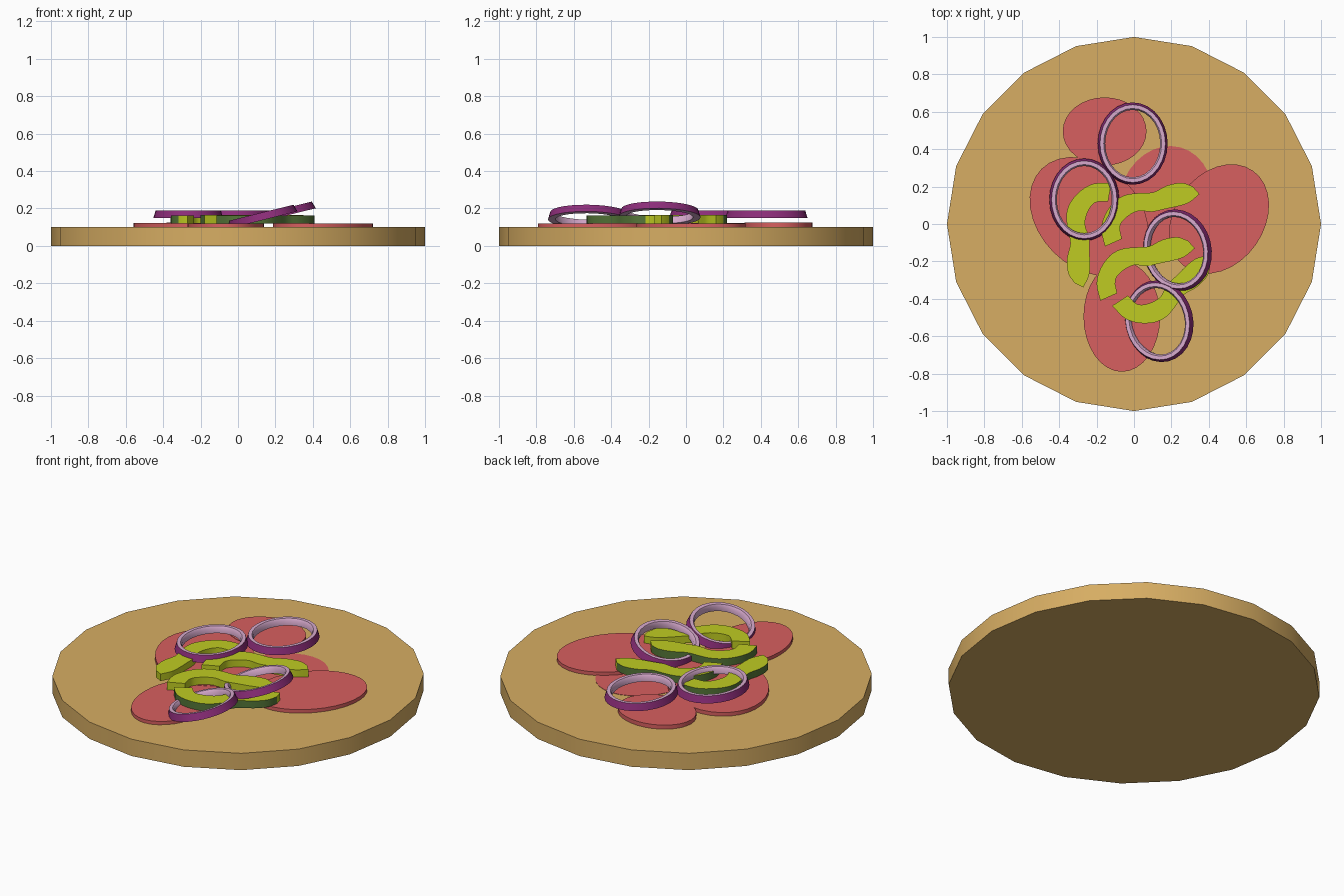
import bpy, bmesh
from math import cos, sin, tau, radians
from mathutils import Matrix, Vector

cube = bpy.data.objects.get("Cube")
if cube:
    bpy.data.objects.remove(cube, do_unlink=True)


def material(name, rgb):
    m = bpy.data.materials.new(name)
    m.use_nodes = True
    m.diffuse_color = (*rgb, 1)
    m.node_tree.nodes["Principled BSDF"].inputs["Base Color"].default_value = (*rgb, 1)
    return m


crust = material("crust_tan", (0.68, 0.42, 0.125))
red = material("salami_red", (0.68, 0.115, 0.115))
lime = material("pepper_lime", (0.52, 0.60, 0.016))
green = material("pepper_skin_green", (0.09, 0.18, 0.04))
purple = material("onion_skin_purple", (0.26, 0.026, 0.19))
pink = material("onion_flesh_pink", (0.68, 0.40, 0.61))


def finish(name, bm, mats, matrix=Matrix()):
    """Turn a bmesh into a smooth object with sharp rims."""
    bm.transform(matrix)
    bmesh.ops.recalc_face_normals(bm, faces=bm.faces[:])
    mesh = bpy.data.meshes.new(name)
    bm.to_mesh(mesh)
    bm.free()
    for m in mats:
        mesh.materials.append(m)
    mesh.shade_smooth()
    mesh.set_sharp_from_angle(angle=radians(35))
    ob = bpy.data.objects.new(name, mesh)
    bpy.context.collection.objects.link(ob)
    return ob


def disc(name, mat, x, y, rx, ry, bottom, top, turn=0, sides=32):
    bm = bmesh.new()
    bmesh.ops.create_cone(bm, cap_ends=True, segments=sides, radius1=1, radius2=1, depth=1)
    # rotate so that a corner lies on +x
    first = max(bm.verts, key=lambda v: v.co.x).co
    if first.x < 0.9999:
        bm.transform(Matrix.Rotation(tau / sides / 2, 4, 'Z'))
    place = (Matrix.Translation((x, y, (bottom + top) / 2))
             @ Matrix.Rotation(radians(turn), 4, 'Z')
             @ Matrix.Diagonal((rx, ry, top - bottom, 1)))
    return finish(name, bm, [mat], place)


# Round base
disc("crust_base", crust, 0, 0, 1, 1, 0, 0.1, sides=20)

# Salami slices
disc("salami_back", red, -0.157, 0.495, 0.224, 0.182, 0.09, 0.124)
disc("salami_left", red, -0.24, 0.04, 0.36, 0.27, 0.09, 0.122, turn=-45)
disc("salami_middle", red, 0.17, 0.12, 0.25, 0.30, 0.09, 0.102, turn=-15)
disc("salami_right", red, 0.455, 0.027, 0.315, 0.24, 0.09, 0.121, turn=55)
disc("salami_front", red, -0.065, -0.495, 0.205, 0.295, 0.09, 0.12)


def smooth_path(points, steps=3):
    """Catmull-Rom curve through a few points."""
    p = [Vector(q) for q in points]
    p = [p[0] * 2 - p[1]] + p + [p[-1] * 2 - p[-2]]
    out = []
    for a, b, c, d in zip(p, p[1:], p[2:], p[3:]):
        for i in range(steps):
            t = i / steps
            out.append(0.5 * (2 * b + (c - a) * t + (2 * a - 5 * b + 4 * c - d) * t ** 2
                              + (3 * b - a - 3 * c + d) * t ** 3))
    return out + [p[-2]]


# Pepper strip outline: skin side, then flesh side
skin_side = smooth_path([(-.18, -.41), (-.20, -.32), (-.18, -.24), (-.13, -.17), (-.07, -.135),
                         (0, -.125), (.08, -.12), (.15, -.085), (.23, -.07), (.29, -.09)])
flesh_side = smooth_path([(.325, -.13), (.27, -.175), (.21, -.195), (.14, -.21), (.07, -.225),
                          (0, -.22), (-.06, -.25), (-.10, -.30), (-.09, -.37)])
hook = Vector((-.135, -.39))


def pepper(name, x, y, turn=0, flip=1, bottom=0.12, top=0.165):
    bm = bmesh.new()
    outline = [p - hook for p in skin_side + flesh_side]
    low = [bm.verts.new((p.x, p.y, bottom)) for p in outline]
    high = [bm.verts.new((p.x, p.y, top)) for p in outline]
    bm.faces.new(low)
    bm.faces.new(high)
    n = len(outline)
    for i in range(n):
        j = (i + 1) % n
        f = bm.faces.new((low[i], low[j], high[j], high[i]))
        f.material_index = int(i < len(skin_side) - 1)
    place = (Matrix.Translation((x, y, 0)) @ Matrix.Rotation(radians(turn), 4, 'Z')
             @ Matrix.Diagonal((1, flip, 1, 1)))
    finish(name, bm, [lime, green], place)


pepper("pepper_strip_middle", -0.11, -0.10)
pepper("pepper_strip_front", -0.135, -0.39, top=0.166)
pepper("pepper_strip_left", -0.13, 0.17, turn=284, flip=-1, top=0.162)
pepper("pepper_strip_low", -0.075, -0.41, turn=57, flip=-1, top=0.163)


def onion_ring(name, x, y, z, turn=0, tilt=0, rx=0.187, ry=0.22, sides=28):
    # wall section: inset from the outer edge and height
    section = [(0, -0.02), (0.012, 0.02), (0.032, 0.02), (0.04, 0.008), (0.04, -0.02)]
    bm = bmesh.new()
    loops = []
    for i in range(sides):
        a = tau * i / sides
        loops.append([bm.verts.new(((rx - d) * cos(a), (ry - d) * sin(a), h)) for d, h in section])
    k = len(section)
    for i in range(sides):
        here, after = loops[i], loops[(i + 1) % sides]
        for j in range(k):
            m = (j + 1) % k
            f = bm.faces.new((here[j], after[j], after[m], here[m]))
            f.material_index = int(j > 0)
    place = (Matrix.Translation((x, y, z)) @ Matrix.Rotation(radians(-tilt), 4, 'Y')
             @ Matrix.Rotation(radians(turn), 4, 'Z'))
    finish(name, bm, [purple, pink], place)


onion_ring("onion_ring_back", -0.007, 0.43, 0.168)
onion_ring("onion_ring_left", -0.266, 0.13, 0.168)
onion_ring("onion_ring_right", 0.228, -0.14, 0.175, turn=14, tilt=14)
onion_ring("onion_ring_front", 0.13, -0.52, 0.158, turn=14, tilt=14)
